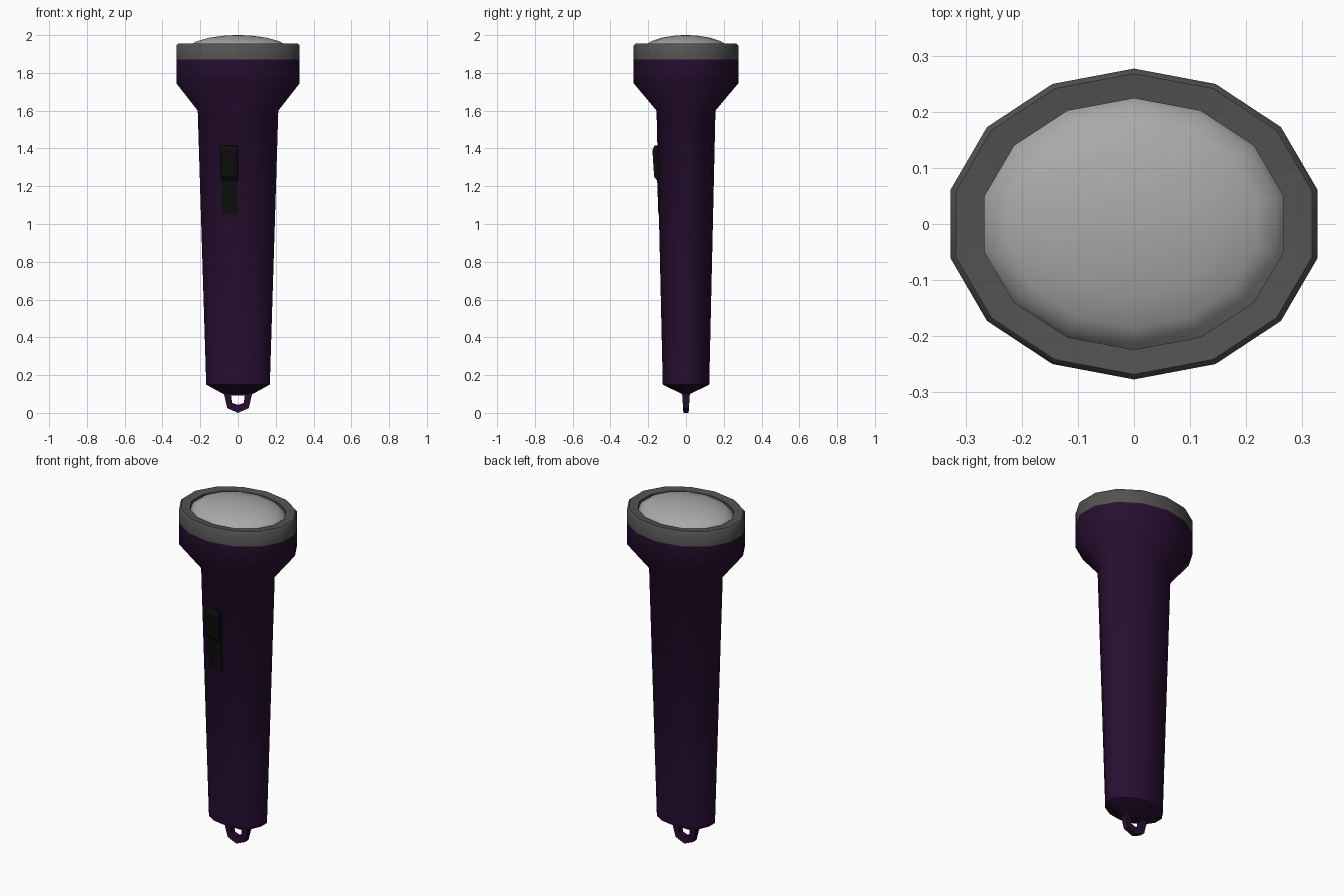
import bpy, bmesh, math
from mathutils import Vector

if "Cube" in bpy.data.objects:
    bpy.data.objects.remove(bpy.data.objects["Cube"])

SIDES = 14


def material(name, rgb):
    m = bpy.data.materials.new(name)
    m.diffuse_color = (*rgb, 1)
    m.use_nodes = True
    m.node_tree.nodes["Principled BSDF"].inputs["Base Color"].default_value = m.diffuse_color
    return m


purple = material("dark purple", (0.021, 0.0045, 0.031))
grey = material("rim grey", (0.085, 0.085, 0.083))
glass = material("lens grey", (0.40, 0.40, 0.40))
black = material("switch black", (0.004, 0.004, 0.004))


def finish(name, bm, mat, angle=None):
    bmesh.ops.recalc_face_normals(bm, faces=bm.faces)
    me = bpy.data.meshes.new(name)
    bm.to_mesh(me)
    bm.free()
    me.materials.append(mat)
    ob = bpy.data.objects.new(name, me)
    bpy.context.collection.objects.link(ob)
    if angle:
        bpy.ops.object.select_all(action='DESELECT')
        ob.select_set(True)
        bpy.context.view_layer.objects.active = ob
        bpy.ops.object.shade_smooth_by_angle(angle=math.radians(angle))
    return ob


def oval(rx, ry, i):
    a = math.pi / 2 + math.tau * i / SIDES
    return rx * math.cos(a), ry * math.sin(a)


def loft(name, profile, mat, angle, cap_start=False, cap_end=False):
    """Skin a stack of 14-sided ovals given as (rx, ry, z)."""
    bm = bmesh.new()
    rings = [[bm.verts.new((*oval(rx, ry, i), z)) for i in range(SIDES)]
             for rx, ry, z in profile]
    for a, b in zip(rings, rings[1:]):
        for i in range(SIDES):
            j = (i + 1) % SIDES
            bm.faces.new((a[i], a[j], b[j], b[i]))
    if cap_start:
        bm.faces.new(rings[0])
    if cap_end:
        bm.faces.new(rings[-1])
    return finish(name, bm, mat, angle)


# Handle and flared head
LOW, HIGH = (0.173, 0.123, 0.15), (0.219, 0.156, 1.60)
loft("body", [(0.08, 0.022, 0.10), LOW, HIGH,
              (0.335, 0.277, 1.745), (0.335, 0.277, 1.87)],
     purple, 40, cap_start=True)

# Grey rim around the lens
loft("rim", [(0.335, 0.277, 1.87), (0.335, 0.277, 1.945), (0.325, 0.268, 1.955),
             (0.273, 0.224, 1.95), (0.273, 0.224, 1.92)], grey, 50)

# Domed lens
loft("lens", [(0.273 * math.cos(t), 0.224 * math.cos(t), 1.925 + 0.075 * math.sin(t))
              for t in (0, 0.3, 0.6, 0.95, 1.3, 1.5)], glass, 60, cap_end=True)


# Switch: two keys on the front facet just left of centre
def facet_point(u, z, d):
    t = (z - LOW[2]) / (HIGH[2] - LOW[2])
    rx, ry = (LOW[k] + t * (HIGH[k] - LOW[k]) for k in (0, 1))
    a = Vector((*oval(rx, ry, SIDES // 2), z))
    b = Vector((*oval(rx, ry, SIDES // 2 - 1), z))
    n = Vector((a.y - b.y, b.x - a.x, 0)).normalized()
    if n.y > 0:
        n = -n
    return a.lerp(b, u) + n * d


def key(name, outline):
    """Extrude a (z, depth) outline across the facet."""
    bm = bmesh.new()
    sides = [[bm.verts.new(facet_point(u, z, d)) for z, d in outline]
             for u in (0.0, 1.0)]
    n = len(outline)
    for i in range(n):
        j = (i + 1) % n
        bm.faces.new((sides[0][i], sides[0][j], sides[1][j], sides[1][i]))
    for s in sides:
        bm.faces.new(s)
    finish(name, bm, black)


key("switch_upper", [(1.23, -0.01), (1.23, 0.005), (1.25, 0.021),
                     (1.39, 0.027), (1.415, 0.016), (1.415, -0.01)])
key("switch_lower", [(1.05, -0.01), (1.05, 0.003), (1.23, 0.005), (1.23, -0.01)])

# Hanging loop under the tail
outer = [(-0.078, 0.115), (-0.057, 0.025), (0, 0.0), (0.057, 0.025), (0.078, 0.115)]
inner = [(-0.039, 0.115), (-0.031, 0.052), (0, 0.043), (0.031, 0.052), (0.039, 0.115)]
bm = bmesh.new()
sections = []
for (ox, oz), (ix, iz) in zip(outer, inner):
    w = 0.014 + 0.06 * oz
    sections.append([bm.verts.new(p) for p in
                     ((ox, -w, oz), (ix, -w, iz), (ix, w, iz), (ox, w, oz))])
for a, b in zip(sections, sections[1:]):
    for i in range(4):
        j = (i + 1) % 4
        bm.faces.new((a[i], a[j], b[j], b[i]))
bm.faces.new(sections[0])
bm.faces.new(sections[-1])
# Flat web joining the loop to the tail
box = bmesh.ops.create_cube(bm, size=1)["verts"]
for v in box:
    v.co = (v.co.x * 0.15, v.co.y * 0.04, 0.105 + v.co.z * 0.026)
finish("hanging_loop", bm, purple, 40)
